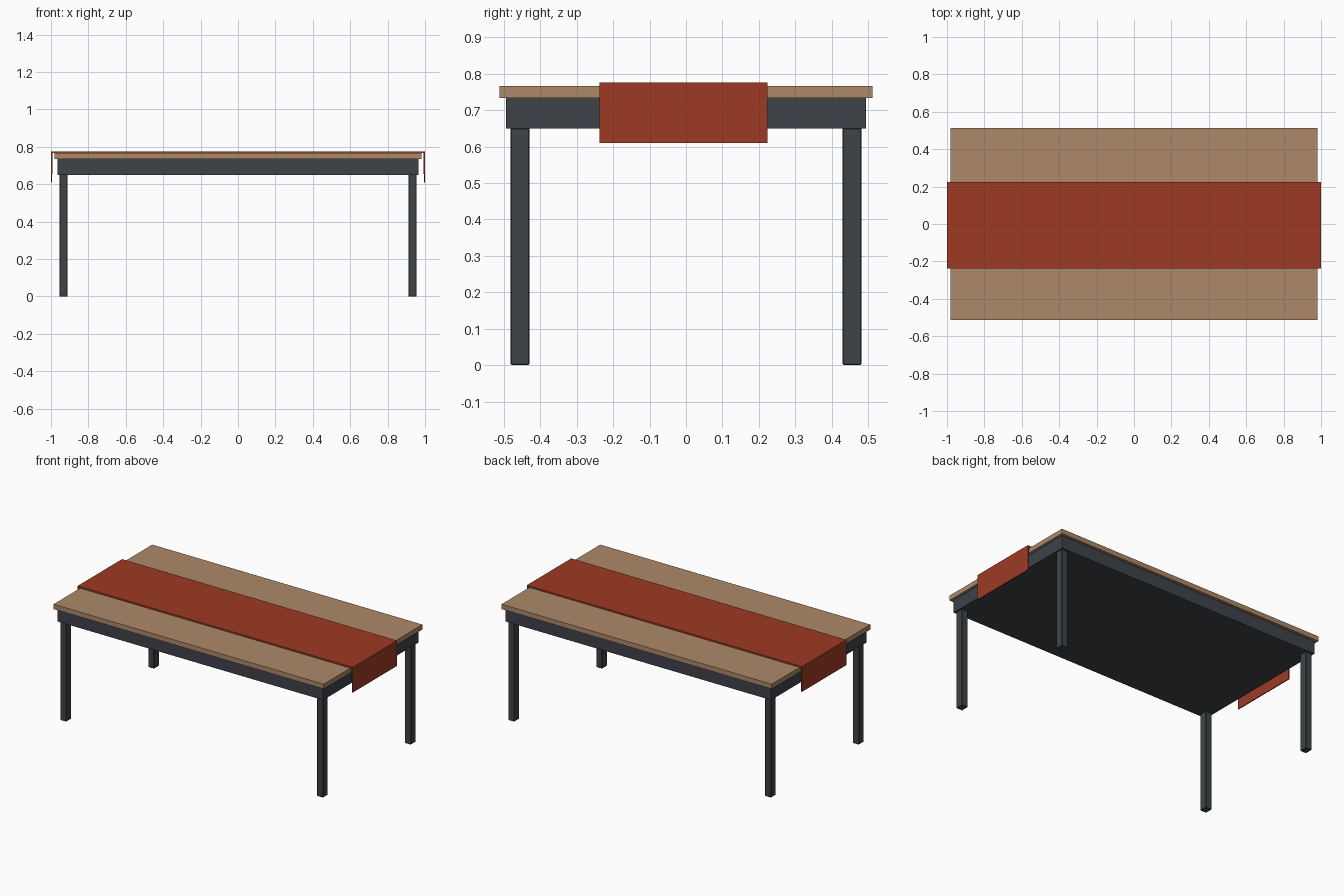
import bpy, bmesh

if "Cube" in bpy.data.objects:
    bpy.data.objects.remove(bpy.data.objects["Cube"])


def lin(c):
    c /= 255
    return c / 12.92 if c <= 0.04045 else ((c + 0.055) / 1.055) ** 2.4


def material(name, rgb):
    m = bpy.data.materials.new(name)
    m.diffuse_color = (*[lin(c) for c in rgb], 1)
    m.use_nodes = True
    m.node_tree.nodes["Principled BSDF"].inputs["Base Color"].default_value = m.diffuse_color
    return m


wood = material("light wood", (172, 136, 105))
dark = material("dark frame grey", (62, 66, 73))
steel = material("dark leg grey", (62, 68, 71))
red = material("rust red cloth", (158, 58, 36))


def finish(name, bm, mat):
    bmesh.ops.recalc_face_normals(bm, faces=bm.faces)
    me = bpy.data.meshes.new(name)
    bm.to_mesh(me)
    bm.free()
    me.materials.append(mat)
    ob = bpy.data.objects.new(name, me)
    bpy.context.collection.objects.link(ob)
    return ob


def box(name, lo, hi, mat, bevel=0):
    bm = bmesh.new()
    bmesh.ops.create_cube(bm, size=1)
    for v in bm.verts:
        v.co = [lo[i] + (v.co[i] + 0.5) * (hi[i] - lo[i]) for i in range(3)]
    if bevel:
        bmesh.ops.bevel(bm, geom=bm.edges[:], offset=bevel, segments=1, affect='EDGES')
    return finish(name, bm, mat)


# Tabletop and the solid apron under it
box("tabletop", (-0.982, -0.5125, 0.734), (0.982, 0.5125, 0.766), wood)
box("apron", (-0.965, -0.4945, 0.65), (0.965, 0.4945, 0.734), dark)

# Four legs, set in slightly from the apron corners
for sx, side in ((-1, "left"), (1, "right")):
    for sy, end in ((-1, "front"), (1, "back")):
        x = sorted((sx * 0.911, sx * 0.955))
        y = sorted((sy * 0.43, sy * 0.4815))
        box(f"{end}_{side}_leg", (x[0], y[0], 0), (x[1], y[1], 0.652), steel, 0.003)

# Table runner: thin folded strip hanging over both ends
half = [(0.994, 0.61), (1.0, 0.61), (1.0, 0.776)]
inner = [(0.991, 0.766)]
profile = half + [(-x, z) for x, z in reversed(half)] + [(-x, z) for x, z in inner] + inner
bm = bmesh.new()
face = bm.faces.new([bm.verts.new((x, -0.237, z)) for x, z in profile])
ext = bmesh.ops.extrude_face_region(bm, geom=[face])
bmesh.ops.translate(bm, vec=(0, 0.461, 0),
                    verts=[g for g in ext["geom"] if isinstance(g, bmesh.types.BMVert)])
finish("table_runner", bm, red)
